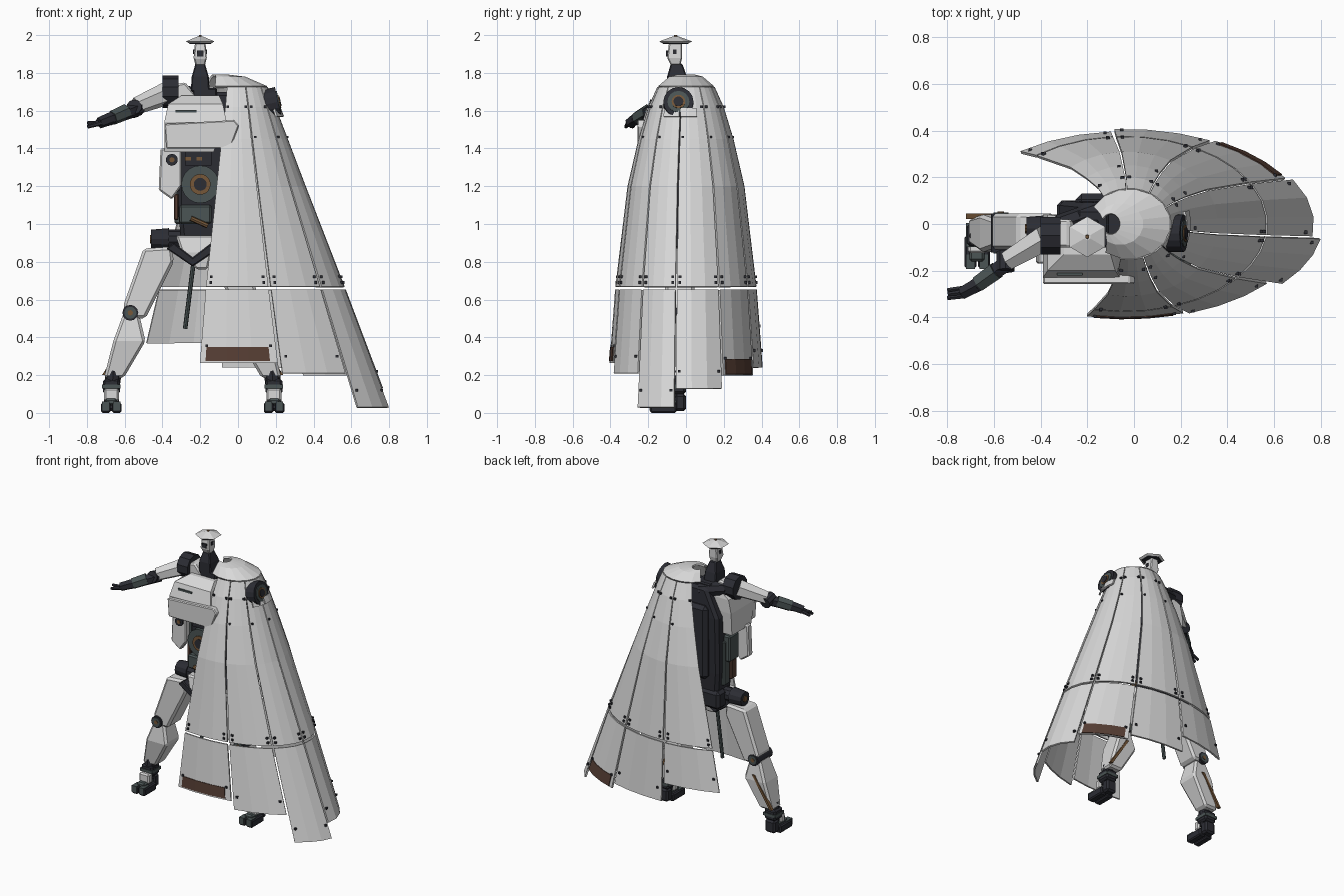
import bpy, bmesh
from math import cos, sin, radians
from mathutils import Vector, Matrix

cube = bpy.data.objects.get("Cube")
if cube:
    bpy.data.objects.remove(cube, do_unlink=True)


def material(name, r, g, b):
    m = bpy.data.materials.new(name)
    m.use_nodes = True
    m.diffuse_color = (r, g, b, 1)
    m.node_tree.nodes["Principled BSDF"].inputs["Base Color"].default_value = (r, g, b, 1)
    return m


WHITE = material("off white armour", .69, .69, .69)
DARK = material("dark navy frame", .025, .026, .034)
TEAL = material("grey teal metal", .07, .09, .09)
BROWN = material("rust brown", .095, .049, .035)
BRONZE = material("bronze", .18, .095, .04)


def finish(name, bm, mat, recalc=True, bevel=0):
    if recalc:
        bmesh.ops.recalc_face_normals(bm, faces=bm.faces)
    me = bpy.data.meshes.new(name)
    bm.to_mesh(me)
    bm.free()
    me.materials.append(mat)
    ob = bpy.data.objects.new(name, me)
    bpy.context.collection.objects.link(ob)
    if bevel:
        mod = ob.modifiers.new("chamfer", "BEVEL")
        mod.width, mod.segments = bevel, 1
    return ob


def loft(name, rings, mat, bevel=0):
    """Closed skin through equal-length rings of points."""
    bm = bmesh.new()
    vs = [[bm.verts.new(p) for p in ring] for ring in rings]
    n = len(vs[0])
    for a, b in zip(vs, vs[1:]):
        for i in range(n):
            bm.faces.new((a[i], a[(i + 1) % n], b[(i + 1) % n], b[i]))
    bm.faces.new(vs[0])
    bm.faces.new(vs[-1])
    return finish(name, bm, mat, bevel=bevel)


def prism(name, xz, y0, y1, mat, bevel=0):
    return loft(name, [[(x, y, z) for x, z in xz] for y in (y0, y1)], mat, bevel)


def stack(name, sections, mat, bevel=0):
    """Rectangles (z, x0, x1, y0, y1) joined upward."""
    return loft(name, [[(a, c, z), (b, c, z), (b, d, z), (a, d, z)]
                       for z, a, b, c, d in sections], mat, bevel)


def box(name, x0, x1, y0, y1, z0, z1, mat, bevel=0):
    return stack(name, [(z0, x0, x1, y0, y1), (z1, x0, x1, y0, y1)], mat, bevel)


def rod(name, a, b, r1, r2, mat, n=8):
    a, b = Vector(a), Vector(b)
    bm = bmesh.new()
    bmesh.ops.create_cone(bm, cap_ends=True, segments=n, radius1=r1, radius2=r2, depth=(b - a).length)
    rot = (b - a).to_track_quat("Z", "Y").to_matrix().to_4x4()
    bm.transform(Matrix.Translation((a + b) / 2) @ rot)
    return finish(name, bm, mat)


# Cloak surface: height, centre x, radius x, radius y
PROFILE = [(1.792, -.1, .04, .045), (1.78, -.06, .1, .09), (1.73, -.02, .177, .15),
           (1.62, -.02, .22, .2), (1.45, -.025, .29, .252), (1.2, -.03, .39, .31),
           (.66, -.04, .61, .375), (0, -.04, .86, .425)]
SEAMS = [-103, -70, -38, -8, 28, 61, 94, 129]
HEMS = [.265, .21, .03, .13, .2, .24, .37]


def cloak_point(t, z, out=0):
    for lo, hi in zip(PROFILE[1:], PROFILE):
        if z >= lo[0]:
            break
    f = (z - lo[0]) / (hi[0] - lo[0])
    c, rx, ry = (p + (q - p) * f for p, q in zip(lo[1:], hi[1:]))
    t = radians(t)
    return (c + (rx + out) * cos(t), (ry + out) * sin(t), z)


def panel(name, t0, t1, zs, mat, steps=3, out=0, thick=.012):
    bm = bmesh.new()
    g = [[bm.verts.new(cloak_point(t0 + (t1 - t0) * i / steps, z, out)) for z in zs]
         for i in range(steps + 1)]
    for i in range(steps):
        for j in range(len(zs) - 1):
            bm.faces.new((g[i][j], g[i][j + 1], g[i + 1][j + 1], g[i + 1][j]))
    ob = finish(name, bm, mat, recalc=False)
    mod = ob.modifiers.new("thickness", "SOLIDIFY")
    mod.thickness, mod.offset = thick, -1


for i, hem in enumerate(HEMS):
    a, b = SEAMS[i] + .7, SEAMS[i + 1] - .7
    panel(f"cloak_upper_panel_{i}", a, b, (1.725, 1.62, 1.45, 1.2, .668), WHITE)
    panel(f"cloak_lower_panel_{i}", a, b, (.652, hem), WHITE)
panel("cloak_mantle", -125, 150, (1.792, 1.78, 1.73), WHITE, 12)
panel("front_hem_patch", -100, -74, (.35, .275), BROWN, 3, .004, .006)
panel("rear_hem_patch", 31, 58, (.285, .205), BROWN, 3, .004, .006)

# Bolts beside the cloak seams
bm = bmesh.new()
for i, t in enumerate(SEAMS):
    for side in (-1, 1):
        if 0 <= i + (side - 1) / 2 < len(HEMS):
            hem = HEMS[i + (side - 1) // 2]
            for z, step in ((1.62, 4), (.72, 3), (.69, 3), (hem + .09, 3)):
                p = cloak_point(t + side * step, z, .001)
                bmesh.ops.create_cube(bm, size=.014, matrix=Matrix.Translation(p))
    if i < len(HEMS):
        bmesh.ops.create_cube(bm, size=.012, matrix=Matrix.Translation(cloak_point(t + 4, 1.46, .001)))
finish("cloak_bolts", bm, DARK)

# Covered left shoulder, tilted slightly upward, its lower edge behind small plates
AXIS = Vector((.975, 0, .22))
FACE = Vector((.213, -.04, 1.647))
for nm, d0, d1, r, m in (("joint", -.075, 0, .08, DARK), ("ring", 0, .005, .058, TEAL),
                         ("hub", .005, .009, .036, BRONZE), ("core", .009, .013, .026, DARK)):
    rod("left_shoulder_" + nm, FACE + AXIS * d0, FACE + AXIS * d1, r, r, m, 16)
panel("shoulder_cover_front", -30, -9, (1.615, 1.57), WHITE, 2, .025)
panel("shoulder_cover_rear", -7, 14, (1.615, 1.57), WHITE, 2, .025)

# Head and hat
HX, HY = -.2, -.055
rod("hat_underside", (HX, HY, 1.953), (HX, HY, 1.958), .066, .07, DARK, 6)
rod("hat_brim", (HX, HY, 1.958), (HX, HY, 1.967), .072, .087, WHITE, 6)
rod("hat_crown", (HX, HY, 1.967), (HX, HY, 1.993), .087, .015, WHITE, 6)
rod("hat_tip", (HX, HY, 1.99), (HX, HY, 2), .01, .008, BRONZE, 6)
stack("head", [(1.84, -.225, -.175, -.08, -.03), (1.88, -.235, -.165, -.1, -.02),
               (1.96, -.228, -.172, -.09, -.02)], WHITE, .006)
box("visor", -.217, -.183, -.105, -.096, 1.888, 1.918, DARK)
box("head_side_vents", -.237, -.163, -.07, -.05, 1.9, 1.925, DARK)
stack("neck", [(1.7, -.25, -.15, -.1, .02), (1.78, -.245, -.155, -.1, .005),
               (1.85, -.225, -.175, -.08, -.02)], DARK, .006)
box("neck_base", -.24, -.11, -.1, .06, 1.66, 1.72, DARK, .008)

# Torso
stack("torso_frame", [(.9, -.3, -.1, -.08, .08), (1.1, -.32, -.06, -.1, .09),
                      (1.5, -.32, .04, -.1, .1), (1.7, -.22, .08, -.08, .09)], DARK, .02)
box("back_pack", -.25, -.08, .07, .13, 1.05, 1.58, DARK, .025)
stack("chest", [(1.38, -.39, -.13, -.19, .03), (1.54, -.39, -.06, -.23, .04),
                (1.635, -.37, -.08, -.2, .04), (1.68, -.3, -.1, -.13, .03)], WHITE)
prism("chest_plate", [(-.39, 1.53), (-.02, 1.55), (.005, 1.52), (-.04, 1.4), (-.38, 1.4)], -.257, -.2, WHITE, .006)
box("chest_slot", -.33, -.22, -.22, -.207, 1.59, 1.603, TEAL)
prism("side_flap", [(-.41, 1.4), (-.3, 1.4), (-.3, 1.2), (-.35, 1.13), (-.42, 1.18)], -.17, -.12, WHITE, .008)
rod("flap_bolt", (-.35, -.18, 1.34), (-.35, -.16, 1.34), .032, .032, DARK, 10)
rod("flap_bolt_core", (-.35, -.184, 1.34), (-.35, -.18, 1.34), .014, .014, BRONZE, 10)
for nm, y, r, m in (("drum", -.15, .1, TEAL), ("ring", -.158, .055, BRONZE), ("core", -.164, .034, DARK)):
    rod("abdomen_" + nm, (-.2, y, 1.21), (-.2, -.08, 1.21), r, r, m, 20)
box("abdomen_upper_block", -.28, -.14, -.13, -.05, 1.31, 1.38, DARK)
for x in (-.28, -.22):
    box("abdomen_clamp", x, x + .03, -.136, -.12, 1.335, 1.355, BRONZE)
box("abdomen_lower_block", -.31, -.14, -.14, -.04, 1.0, 1.1, TEAL, .01)
rod("abdomen_pipe", (-.25, -.15, 1.03), (-.16, -.15, .99), .014, .014, BRONZE)
box("abdomen_side_plate", -.34, -.315, -.1, -.04, 1.02, 1.16, BROWN, .006)
box("abdomen_side_rail", -.335, -.3, -.03, .04, 1.0, 1.32, TEAL, .008)
box("abdomen_side_box", -.365, -.3, -.09, .02, 1.17, 1.36, TEAL, .01)

# Pelvis and hanging rod
stack("pelvis", [(.76, -.22, -.16, -.13, 0), (.85, -.3, -.14, -.14, .02),
                 (.94, -.33, -.12, -.12, .02)], WHITE, .01)
box("pelvis_back", -.33, -.1, .0, .1, .84, .97, DARK, .02)
rod("hip_axle", (-.44, -.02, .92), (-.04, -.02, .92), .05, .05, DARK, 10)
rod("hanging_rod", (-.235, -.02, .8), (-.28, -.02, .445), .012, .012, TEAL)

# Legs, mirrored about the pelvis
MID = -.24
for nm, s in (("right", 1), ("left", -1)):
    def mx(x):
        return MID + s * (x - MID)

    def shape(points):
        return [(mx(x), z) for x, z in points]

    def slab(part, x0, x1, *rest):
        box(nm + part, *sorted((mx(x0), mx(x1))), *rest)

    rod(nm + "_hip_joint", (mx(-.365), -.02, .92), (mx(-.46), -.02, .92), .058, .05, DARK, 12)
    rod(nm + "_hip_cap", (mx(-.46), -.02, .92), (mx(-.466), -.02, .92), .022, .022, BRONZE, 10)
    prism(nm + "_hip_link", shape([(-.38, .87), (-.34, .9), (-.21, .8), (-.24, .775)]), -.15, .02, DARK, .006)
    prism(nm + "_thigh", shape([(-.5, .87), (-.35, .88), (-.34, .8), (-.49, .5), (-.57, .5), (-.61, .56)]),
          -.11, .045, WHITE, .015)
    stack(nm + "_shin", [(z, mx(x0), mx(x1), y0, y1) for z, x0, x1, y0, y1 in (
        (.185, -.71, -.605, -.085, .025), (.38, -.66, -.49, -.12, .04), (.53, -.605, -.525, -.1, .02))],
          WHITE, .014)
    prism(nm + "_calf_blade", shape([(-.58, .42), (-.56, .42), (-.7, .2), (-.72, .2)]), .022, .044, BRONZE)
    rod(nm + "_knee", (mx(-.57), -.122, .53), (mx(-.57), .046, .53), .042, .042, DARK, 12)
    rod(nm + "_knee_ring", (mx(-.57), -.126, .53), (mx(-.57), .05, .53), .032, .032, TEAL, 12)
    rod(nm + "_knee_cap", (mx(-.57), -.13, .53), (mx(-.57), .053, .53), .014, .014, BRONZE, 12)
    rod(nm + "_ankle", (mx(-.66), -.05, .22), (mx(-.67), -.06, .08), .045, .035, DARK, 8)
    slab("_ankle_guard", -.71, -.63, -.125, -.08, .06, .13, WHITE, .01)
    slab("_ankle_block", -.715, -.625, -.095, 0, .1, .18, DARK, .012)
    slab("_ankle_band", -.719, -.621, -.099, .004, .13, .15, TEAL)
    slab("_heel", -.71, -.63, -.06, .0, .01, .1, DARK, .012)
    for x in (-.725, -.667):
        slab("_toe", x, x + .05, -.19, -.05, 0, .055, DARK, .008)
        slab("_toe_cap", x + .006, x + .044, -.193, -.13, .012, .059, TEAL)
    slab("_instep", -.705, -.64, -.16, -.04, .04, .075, TEAL, .01)

# Raised right arm
rod("right_shoulder_joint", (-.4, -.05, 1.7), (-.315, -.05, 1.7), .085, .085, DARK, 10)
rod("right_shoulder_root", (-.32, -.01, 1.69), (-.15, .05, 1.66), .05, .05, DARK, 8)
prism("right_shoulder_plate", [(-.33, 1.74), (-.28, 1.75), (-.22, 1.68), (-.24, 1.65), (-.33, 1.65)],
      -.1, .02, WHITE, .01)
rod("right_upper_arm", (-.38, -.06, 1.69), (-.54, -.155, 1.625), .062, .046, WHITE, 6)
rod("right_elbow", (-.55, -.12, 1.6), (-.55, -.2, 1.62), .04, .04, DARK, 10)
rod("right_forearm", (-.52, -.15, 1.615), (-.68, -.265, 1.555), .04, .034, DARK, 6)
rod("right_forearm_sleeve", (-.59, -.2, 1.595), (-.665, -.254, 1.562), .042, .039, TEAL, 6)
rod("right_palm", (-.67, -.26, 1.56), (-.735, -.295, 1.535), .034, .03, DARK, 6)
for k in (-1, 0, 1):
    rod("right_finger", (-.72, -.29 + k * .016, 1.535), (-.797, -.3 + k * .017, 1.535 - abs(k) * .02), .013, .01, DARK, 6)
